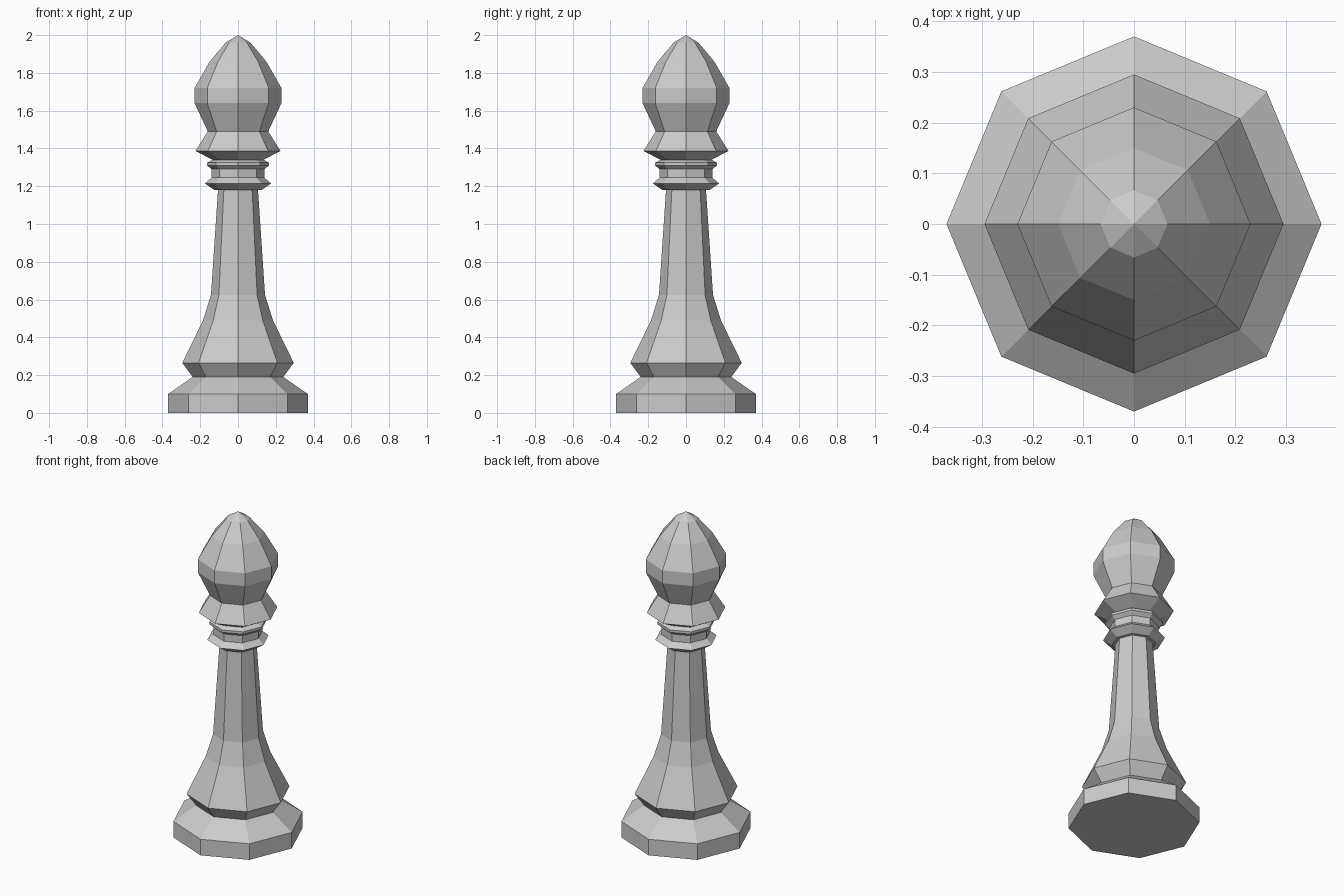
import bpy, bmesh
from math import cos, sin, tau

if "Cube" in bpy.data.objects:
    bpy.data.objects.remove(bpy.data.objects["Cube"])

SIDES = 8


def lathe(name, profile):
    """Revolve (radius, height) points into a closed faceted solid."""
    bm = bmesh.new()
    rings = []
    for r, z in profile:
        if r == 0:
            rings.append([bm.verts.new((0, 0, z))] * SIDES)
        else:
            rings.append([bm.verts.new((r * cos(tau * i / SIDES), r * sin(tau * i / SIDES), z))
                          for i in range(SIDES)])
    bm.faces.new(rings[0][::-1])
    for low, high in zip(rings, rings[1:]):
        for i in range(SIDES):
            j = (i + 1) % SIDES
            corners = [low[i], low[j], high[j], high[i]]
            bm.faces.new(list(dict.fromkeys(corners)))
    if profile[-1][0] > 0:
        bm.faces.new(rings[-1])
    bmesh.ops.recalc_face_normals(bm, faces=bm.faces)
    mesh = bpy.data.meshes.new(name)
    bm.to_mesh(mesh)
    bm.free()
    obj = bpy.data.objects.new(name, mesh)
    bpy.context.collection.objects.link(obj)
    return obj


# One continuous turned piece, from foot to tip
lathe("bishop_chess_piece", [
    # foot
    (0.37, 0), (0.37, 0.10), (0.24, 0.19),
    # flared skirt and shaft
    (0.295, 0.265), (0.185, 0.49), (0.143, 0.625), (0.106, 1.18),
    # lower collar ring and neck
    (0.125, 1.18), (0.175, 1.215), (0.14, 1.245), (0.14, 1.29),
    # upper collar ring
    (0.163, 1.31), (0.163, 1.325), (0.135, 1.34),
    # wide collar
    (0.225, 1.387), (0.16, 1.49),
    # head
    (0.23, 1.64), (0.23, 1.72), (0.15, 1.86), (0.066, 1.96), (0, 2.0),
])
